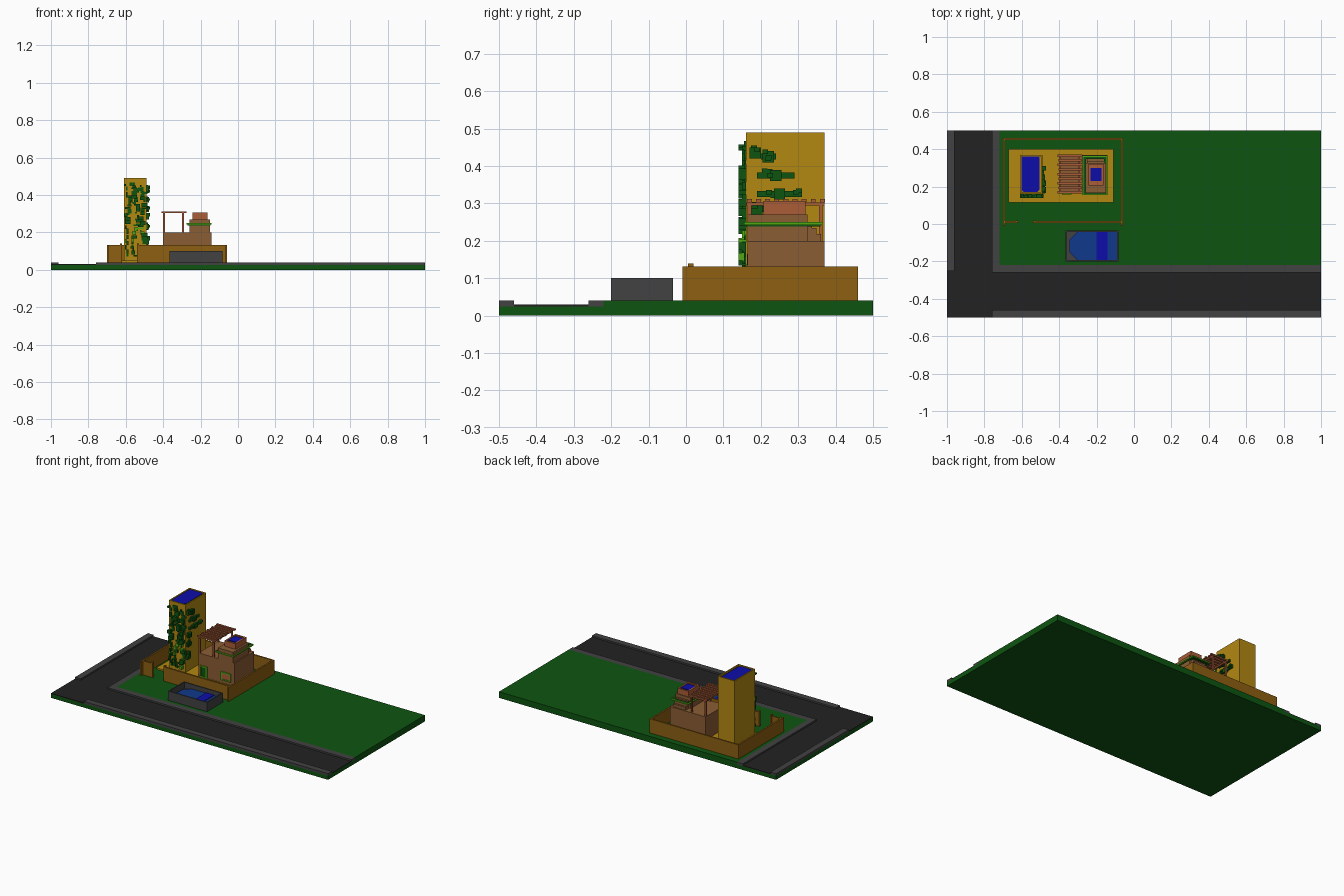
import bpy, bmesh, random

if "Cube" in bpy.data.objects:
    bpy.data.objects.remove(bpy.data.objects["Cube"], do_unlink=True)
random.seed(4)


def material(name, rgb):
    m = bpy.data.materials.new(name)
    m.use_nodes = True
    m.diffuse_color = (*rgb, 1)
    bsdf = next(n for n in m.node_tree.nodes if n.type == 'BSDF_PRINCIPLED')
    bsdf.inputs["Base Color"].default_value = (*rgb, 1)
    return m


GREEN = material("leaf_green", (0.004, 0.09, 0.005))
ROAD = material("asphalt", (0.016, 0.016, 0.016))
KERB = material("concrete_grey", (0.054, 0.054, 0.056))
YELLOW = material("ochre_yellow", (0.45, 0.25, 0.006))
WALL = material("wall_brown", (0.27, 0.115, 0.006))
HOUSE = material("clay_brown", (0.26, 0.11, 0.035))
WOOD = material("terracotta_wood", (0.41, 0.11, 0.04))
BLUE = material("deep_blue", (0.004, 0.004, 0.40))
WATER = material("water_blue", (0.005, 0.04, 0.26))
LIME = material("lime", (0.08, 0.40, 0.006))


def finish(name, bm, mat):
    me = bpy.data.meshes.new(name)
    bmesh.ops.recalc_face_normals(bm, faces=bm.faces)
    bm.to_mesh(me)
    bm.free()
    me.materials.append(mat)
    ob = bpy.data.objects.new(name, me)
    bpy.context.collection.objects.link(ob)
    return ob


def boxes(name, mat, *spans):
    """One object from boxes given as x0, x1, y0, y1, z0, z1."""
    bm = bmesh.new()
    for x0, x1, y0, y1, z0, z1 in spans:
        for v in bmesh.ops.create_cube(bm, size=1)["verts"]:
            v.co = ((x0 + x1) / 2 + v.co.x * (x1 - x0),
                    (y0 + y1) / 2 + v.co.y * (y1 - y0),
                    (z0 + z1) / 2 + v.co.z * (z1 - z0))
    return finish(name, bm, mat)


def frame(x0, x1, y0, y1, z0, z1, t):
    """Four bars around a rectangle."""
    return [(x0, x1, y0, y0 + t, z0, z1), (x0, x1, y1 - t, y1, z0, z1),
            (x0, x0 + t, y0 + t, y1 - t, z0, z1), (x1 - t, x1, y0 + t, y1 - t, z0, z1)]


def prism(name, mat, outline, z0, z1):
    bm = bmesh.new()
    f = bm.faces.new([bm.verts.new((x, y, z0)) for x, y in outline])
    top = bmesh.ops.extrude_face_region(bm, geom=[f])["geom"]
    for v in top:
        if isinstance(v, bmesh.types.BMVert):
            v.co.z = z1
    return finish(name, bm, mat)


# Ground, lawn, streets and kerbs
boxes("ground_slab", GREEN, (-1, 1, -.5, .5, 0, .025))
boxes("lawn", GREEN, (-.72, 1, -.22, .5, .025, .04))
boxes("street", ROAD, (-.96, -.76, -.5, .5, .025, .03),
      (-.76, 1, -.46, -.26, .025, .03), (-1, -.96, -.5, -.25, .025, .03),)
boxes("kerbs", KERB, (-1, -.96, -.25, .5, .025, .04), (-.76, -.72, -.22, .5, .025, .04),
      (-.76, 1, -.26, -.22, .025, .04), (-.76, 1, -.5, -.46, .025, .04))

# Compound wall with a gate gap, and the paved floor
boxes("compound_wall", WALL,
      (-.70, -.69, -.01, .46, .04, .132), (-.07, -.06, -.01, .46, .04, .132),
      (-.69, -.07, .45, .46, .04, .132),
      (-.69, -.62, .005, .015, .04, .132), (-.54, -.07, .005, .015, .04, .132))
boxes("gate_posts", WALL, (-.63, -.62, .005, .02, .04, .14), (-.54, -.53, .005, .02, .04, .14))
boxes("paved_floor", YELLOW, (-.67, -.11, .115, .40, .04, .05))

# Tower with a shallow roof pool
TX0, TX1, TY0, TY1 = -.61, -.49, .16, .37
boxes("tower", YELLOW, (TX0, TX1, TY0, TY1, .05, .48))
boxes("tower_rim", YELLOW, *frame(TX0, TX1, TY0, TY1, .48, .49, .008))
c = .012
px0, px1, py0, py1 = -.602, -.505, .172, .366
prism("tower_pool", BLUE,
      [(px0 + c, py0), (px1 - c, py0), (px1, py0 + c), (px1, py1 - c),
       (px1 - c, py1), (px0 + c, py1), (px0, py1 - c), (px0, py0 + c)], .479, .486)

# Vines wandering up the tower front
vines, shoots = [], []
for start in (-.59, -.55, -.515):
    x, z = start, .07
    while z < .45:
        w, h = random.choice((.01, .02, .03)), random.choice((.01, .02))
        d = random.choice((.005, .01, .02))
        (shoots if z < .24 and random.random() < .25 else vines).append(
            (x - w / 2, x + w / 2, TY0 - d, TY0, z, z + h))
        x = min(max(x + random.choice((-.01, 0, .01)), start - .015), start + .015)
        z += h * random.choice((.6, 1, 1.3))

# Leaf clusters on the tower side: y range, z range
for y0, y1, z0, z1 in ((.17, .20, .42, .45), (.20, .24, .41, .44), (.19, .29, .36, .39),
                       (.19, .31, .31, .34), (.17, .21, .27, .30), (.165, .20, .21, .25),
                       (.165, .19, .12, .18)):
    ym, zm = (y0 + y1) / 2, (z0 + z1) / 2
    vines.append((TX1, TX1 + .01, y0, y1, zm - .008, zm + .008))
    vines.append((TX1, TX1 + .015, ym - .015, ym + .015, zm - .015, zm + .015))
    for i in range(4):
        y, z = random.uniform(y0, y1 - .015), random.uniform(z0, z1 - .005)
        vines.append((TX1, TX1 + random.choice((.01, .02)), y, y + .015, z, z + .012))
boxes("tower_vines", GREEN, *vines)
boxes("young_shoots", LIME, *shoots)

# House: wide ground floor, small upper floor and back steps
boxes("house_ground_floor", HOUSE, (-.40, -.142, .165, .37, .05, .20))
boxes("house_upper_floor", HOUSE, (-.26, -.15, .165, .325, .20, .27))
boxes("back_steps", HOUSE, *[(-.25, -.16, .325 + .012 * i, .337 + .012 * i, .20, .25 - .016 * i)
                             for i in range(3)])
boxes("planter_edge", LIME, *frame(-.275, -.142, .155, .365, .242, .25, .006))
boxes("planter_hedge", GREEN, *frame(-.269, -.148, .161, .359, .238, .248, .012))
boxes("roof_room", WOOD, (-.243, -.163, .207, .32, .27, .30))
boxes("roof_room_rim", WOOD, *frame(-.243, -.163, .207, .32, .30, .306, .01))
boxes("roof_room_pool", BLUE, (-.232, -.174, .23, .30, .299, .304))

# Front door and window with lime frames
for part, x0, x1, z0, z1 in (("door", -.385, -.335, .05, .125), ("window", -.235, -.165, .07, .125)):
    boxes(part + "_frame", LIME,
          (x0, x0 + .008, .157, .165, z0, z1), (x1 - .008, x1, .157, .165, z0, z1),
          (x0 + .008, x1 - .008, .157, .165, z1 - .008, z1),
          (x0 + .008, x1 - .008, .157, .165, z0, z0 + .008))
    boxes(part + "_panel", GREEN if part == "door" else WOOD,
          (x0 + .008, x1 - .008, .161, .165, z0 + .008, z1 - .008))

# Pergola over the terrace
boxes("pergola_posts", WOOD, *[(x, x + .01, y, y + .01, .20, .30)
                               for x in (-.40, -.30) for y in (.165, .355)])
boxes("pergola_beams", WOOD, *[(x, x + .01, .162, .37, .295, .303) for x in (-.40, -.30)])
boxes("pergola_slats", WOOD, *[(-.41 + .006 * (i % 2), -.275 - .006 * (i % 2),
                                .163 + .0244 * i, .176 + .0244 * i, .303, .312) for i in range(9)])

# Front basin with a chamfered end and a dark band of water
boxes("basin_wall", KERB, *frame(-.365, -.083, -.20, -.035, .04, .10, .008))
boxes("basin_floor", KERB, (-.357, -.091, -.192, -.043, .04, .06))
prism("basin_water", WATER, [(-.345, -.15), (-.305, -.192), (-.091, -.192), (-.091, -.043),
                             (-.305, -.043), (-.345, -.085)], .06, .07)
boxes("basin_dark_band", BLUE, (-.20, -.142, -.192, -.043, .069, .074))
